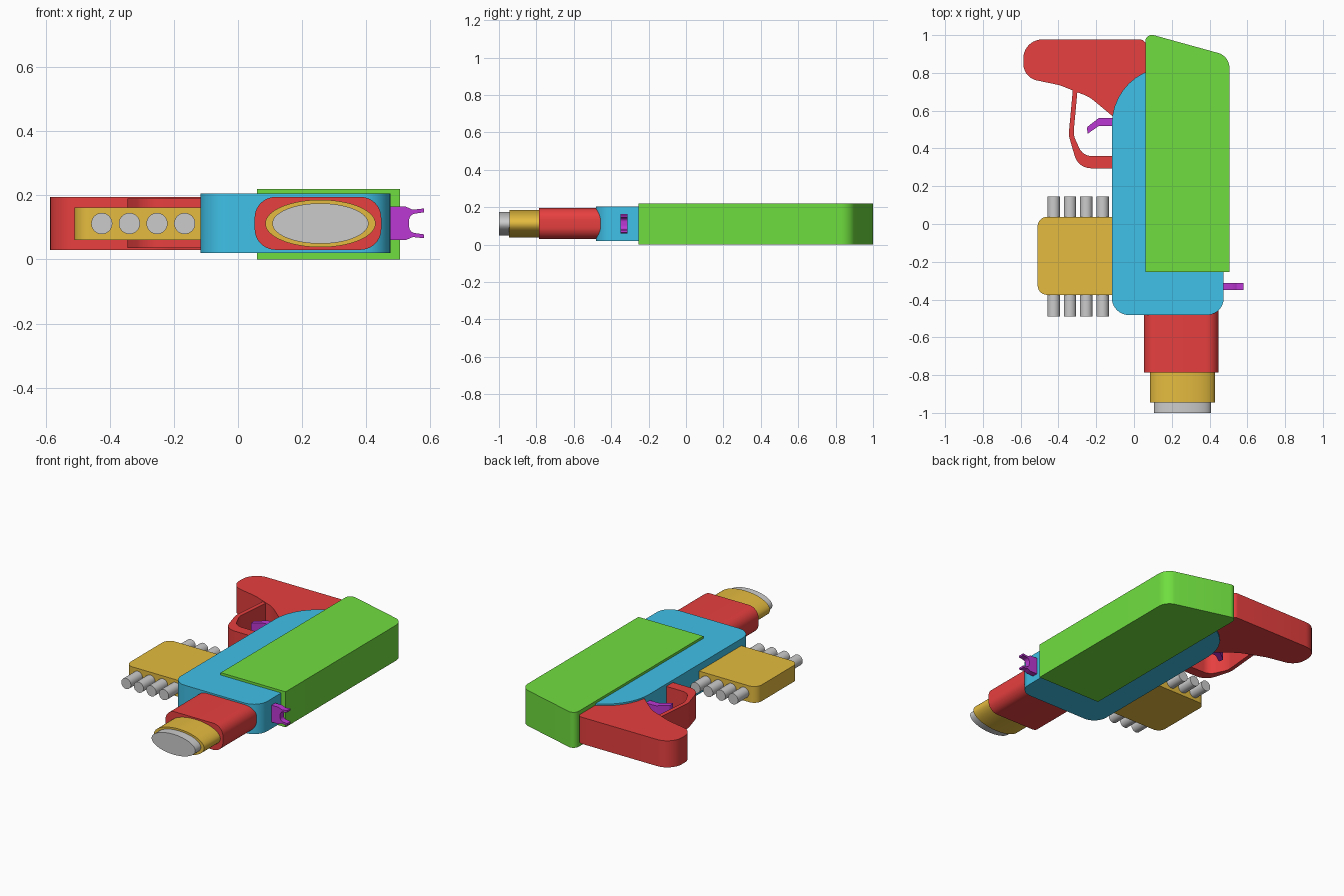
import bpy, bmesh, math
from mathutils import Vector, Matrix

if "Cube" in bpy.data.objects:
    bpy.data.objects.remove(bpy.data.objects["Cube"])


def material(name, rgb):
    m = bpy.data.materials.new(name)
    m.diffuse_color = (*rgb, 1)
    m.use_nodes = True
    m.node_tree.nodes["Principled BSDF"].inputs["Base Color"].default_value = m.diffuse_color
    return m


RED = material("red", (0.8, 0.05, 0.05))
GREEN = material("green", (0.16, 0.73, 0.05))
BLUE = material("blue", (0.05, 0.53, 0.8))
ORANGE = material("orange", (0.78, 0.5, 0.05))
PURPLE = material("purple", (0.5, 0.04, 0.65))


def fillet(pts, steps=10):
    """Round each (x, y, radius) corner of a closed outline."""
    out = []
    for i, p in enumerate(pts):
        c = Vector(p[:2])
        r = p[2] if len(p) > 2 else 0
        if r == 0:
            out.append(c)
            continue
        a = (Vector(pts[i - 1][:2]) - c).normalized()
        b = (Vector(pts[(i + 1) % len(pts)][:2]) - c).normalized()
        half = a.angle(b) / 2
        centre = c + (a + b).normalized() * (r / math.sin(half))
        start = c + a * (r / math.tan(half)) - centre
        end = c + b * (r / math.tan(half)) - centre
        sweep = math.atan2(start.x * end.y - start.y * end.x, start.dot(end))
        for k in range(steps + 1):
            out.append(centre + Matrix.Rotation(sweep * k / steps, 2) @ start)
    return out


def prism(name, pts, lo, hi, mat=None, axis="z"):
    """Extrude a rounded outline along z (xy outline) or y (xz outline)."""
    bm = bmesh.new()
    put = (lambda p: (p.x, p.y, lo)) if axis == "z" else (lambda p: (p.x, lo, p.y))
    face = bm.faces.new([bm.verts.new(put(p)) for p in fillet(pts)])
    ext = bmesh.ops.extrude_face_region(bm, geom=[face])
    step = Vector((0, 0, hi - lo)) if axis == "z" else Vector((0, hi - lo, 0))
    moved = [g for g in ext["geom"] if isinstance(g, bmesh.types.BMVert)]
    bmesh.ops.translate(bm, verts=moved, vec=step)
    bmesh.ops.recalc_face_normals(bm, faces=bm.faces)
    me = bpy.data.meshes.new(name)
    bm.to_mesh(me)
    bm.free()
    ob = bpy.data.objects.new(name, me)
    bpy.context.collection.objects.link(ob)
    finish(ob, mat)


def rod(name, x, y0, y1, rx, rz, mat=None, sides=32):
    """Elliptical cylinder running along y."""
    bpy.ops.mesh.primitive_cylinder_add(vertices=sides, radius=1, depth=y1 - y0)
    ob = bpy.context.object
    ob.name = name
    ob.data.transform(Matrix.Translation((x, (y0 + y1) / 2, 0.112))
                      @ Matrix.Rotation(math.pi / 2, 4, "X")
                      @ Matrix.Diagonal((rx, rz, 1, 1)))
    finish(ob, mat)


def finish(ob, mat):
    if mat:
        ob.data.materials.append(mat)
    bpy.ops.object.select_all(action="DESELECT")
    ob.select_set(True)
    bpy.context.view_layer.objects.active = ob
    bpy.ops.object.shade_smooth_by_angle(angle=math.radians(30))


# Main body and the thicker top slab
prism("body", [(-0.117, -0.482, 0.09), (0.475, -0.482, 0.09), (0.475, 0.83),
               (-0.117, 0.83, 0.3)], 0.02, 0.205, BLUE)
prism("top_slab", [(0.06, -0.255), (0.505, -0.255), (0.505, 0.889, 0.08),
                   (0.06, 1.012, 0.035)], 0, 0.22, GREEN)

# Grip
prism("grip", [(0.065, 0.977, 0.035), (-0.586, 0.977, 0.1), (-0.586, 0.775, 0.09),
               (-0.394, 0.735, 0.15), (-0.235, 0.672, 0.2), (-0.114, 0.571),
               (0.065, 0.5)], 0.03, 0.195, RED)

# Trigger guard and trigger
prism("trigger_guard", [(-0.323, 0.72), (-0.346, 0.47, 0.1), (-0.295, 0.295, 0.09),
                        (-0.1, 0.295), (-0.1, 0.36), (-0.27, 0.36, 0.07),
                        (-0.321, 0.47, 0.1), (-0.298, 0.72)], 0.035, 0.19, RED)
prism("trigger", [(-0.1, 0.562), (-0.185, 0.562, 0.02), (-0.25, 0.512, 0.015),
                  (-0.245, 0.478), (-0.185, 0.52, 0.02), (-0.1, 0.52)],
      0.06, 0.165, PURPLE)

# Side pack with four rods through it
prism("side_pack", [(-0.51, -0.375, 0.05), (-0.1, -0.375), (-0.1, 0.038),
                    (-0.51, 0.038, 0.05)], 0.061, 0.162, ORANGE)
for i in range(4):
    rod(f"pack_rod_{i + 1}", -0.425 + i * 0.0862, -0.49, 0.145, 0.033, 0.033)

# Stepped barrel
prism("barrel_base", [(0.052, 0.03, 0.065), (0.447, 0.03, 0.065),
                      (0.447, 0.195, 0.065), (0.052, 0.195, 0.065)],
      -0.786, -0.38, RED, axis="y")
rod("barrel_collar", 0.257, -0.945, -0.77, 0.172, 0.074, ORANGE, 64)
rod("barrel_tip", 0.257, -1.0, -0.93, 0.15, 0.063, None, 64)

# Notched sight
prism("sight", [(0.46, 0.06), (0.523, 0.06), (0.545, 0.07, 0.02), (0.58, 0.066),
                (0.58, 0.078), (0.534, 0.085, 0.02), (0.534, 0.14, 0.02),
                (0.58, 0.147), (0.58, 0.159), (0.545, 0.155, 0.02),
                (0.523, 0.165), (0.46, 0.165)], -0.349, -0.313, PURPLE, axis="y")
